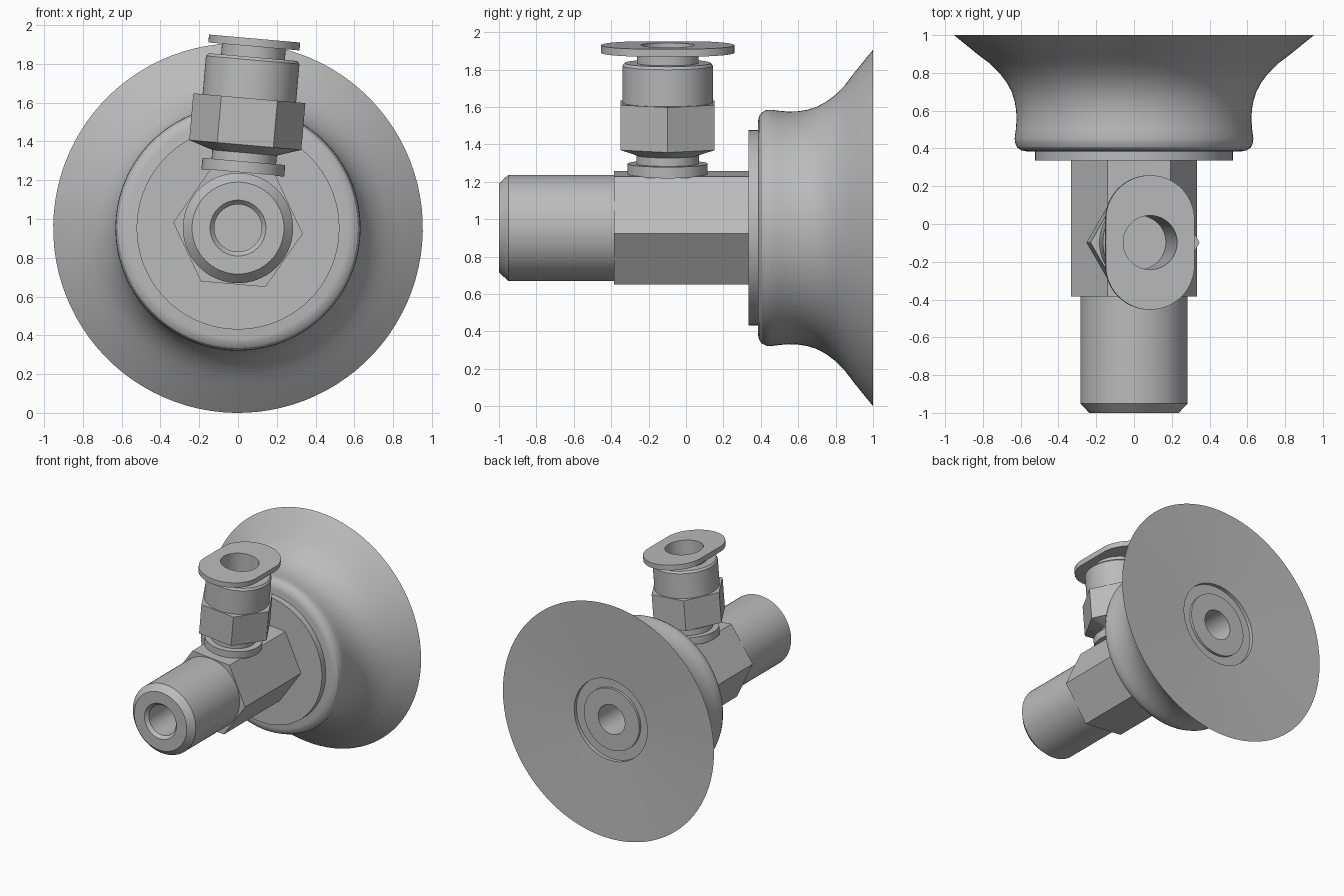
import bpy, bmesh, math
from mathutils import Matrix

cube = bpy.data.objects.get("Cube")
if cube:
    bpy.data.objects.remove(cube, do_unlink=True)

AXIS_Z = 0.953          # height of the main axis
TILT = math.radians(5)  # roll of the whole fitting about the main axis

grey = bpy.data.materials.new("plain grey")
grey.use_nodes = True
colour = (0.5, 0.5, 0.5, 1)
grey.diffuse_color = colour
grey.node_tree.nodes["Principled BSDF"].inputs["Base Color"].default_value = colour


def ring_point(r, a, kind):
    """Point of a round, hexagonal or slot-shaped ring at angle a."""
    if kind == "hex":
        r *= math.cos(math.pi / 6) / math.cos(a % (math.pi / 3) - math.pi / 6)
    x, y = r * math.cos(a), r * math.sin(a)
    if kind == "slot" and abs(y) > 1e-4:
        y += math.copysign(0.12, y)
    return x, y


def lathe(name, profile, matrix, steps):
    """Skin rings given as (radius, distance along axis, optional kind)."""
    bm = bmesh.new()
    rings = []
    for r, t, *kind in profile:
        if r == 0:
            rings.append([bm.verts.new((0, 0, t))] * steps)
            continue
        shape = kind[0] if kind else "round"
        rings.append([bm.verts.new((*ring_point(r, math.tau * i / steps, shape), t))
                      for i in range(steps)])
    for low, high in zip(rings, rings[1:]):
        for i in range(steps):
            j = (i + 1) % steps
            corners = list(dict.fromkeys((low[i], low[j], high[j], high[i])))
            bm.faces.new(corners)
    bmesh.ops.recalc_face_normals(bm, faces=bm.faces)
    bm.transform(matrix)
    mesh = bpy.data.meshes.new(name)
    bm.to_mesh(mesh)
    bm.free()
    mesh.materials.append(grey)
    obj = bpy.data.objects.new(name, mesh)
    bpy.context.collection.objects.link(obj)
    bpy.ops.object.select_all(action="DESELECT")
    obj.select_set(True)
    bpy.context.view_layer.objects.active = obj
    bpy.ops.object.shade_smooth_by_angle(angle=math.radians(28))
    return obj


centre = Matrix.Translation((0, 0, AXIS_Z))
along_y = centre @ Matrix.Rotation(-math.pi / 2, 4, "X") @ Matrix.Rotation(TILT, 4, "Z")

# Stem: bored spigot, hexagonal block and round backing plate
lathe("fitting_body", [
    (0, -0.3), (0.122, -0.3), (0.122, -0.975), (0.144, -1), (0.237, -1),
    (0.284, -0.95), (0.284, -0.385), (0.335, -0.385, "hex"), (0.335, 0.335, "hex"),
    (0.523, 0.335), (0.523, 0.39), (0, 0.39)], along_y, 72)

# Flared cup with shallow face, recessed ring and centre bore
lathe("suction_cup", [
    (0, 0.385), (0.57, 0.385), (0.597, 0.39), (0.618, 0.405), (0.63, 0.43),
    (0.632, 0.455), (0.626, 0.5), (0.622, 0.55), (0.624, 0.6), (0.632, 0.65),
    (0.648, 0.7), (0.675, 0.75), (0.713, 0.8), (0.764, 0.85), (0.83, 0.9),
    (0.953, 1), (0.33, 0.97), (0.33, 0.94), (0.25, 0.94), (0.25, 0.96),
    (0.12, 0.96), (0.12, 0.45), (0, 0.45)], along_y, 96)

# Side port: collar, neck, hex nut, sleeve and slot-shaped release flange
port = Matrix.Translation((0, -0.098, AXIS_Z)) @ Matrix.Rotation(TILT, 4, "Y")
lathe("side_port", [
    (0, 0.285), (0.214, 0.285), (0.214, 0.345), (0.167, 0.345), (0.167, 0.39),
    (0.29, 0.43, "hex"), (0.29, 0.672, "hex"), (0.242, 0.672), (0.242, 0.87),
    (0.23, 0.885), (0.165, 0.885), (0.165, 0.94), (0.236, 0.94, "slot"),
    (0.236, 0.981, "slot"), (0.143, 0.981), (0.143, 0.3), (0, 0.3)], port, 72)
